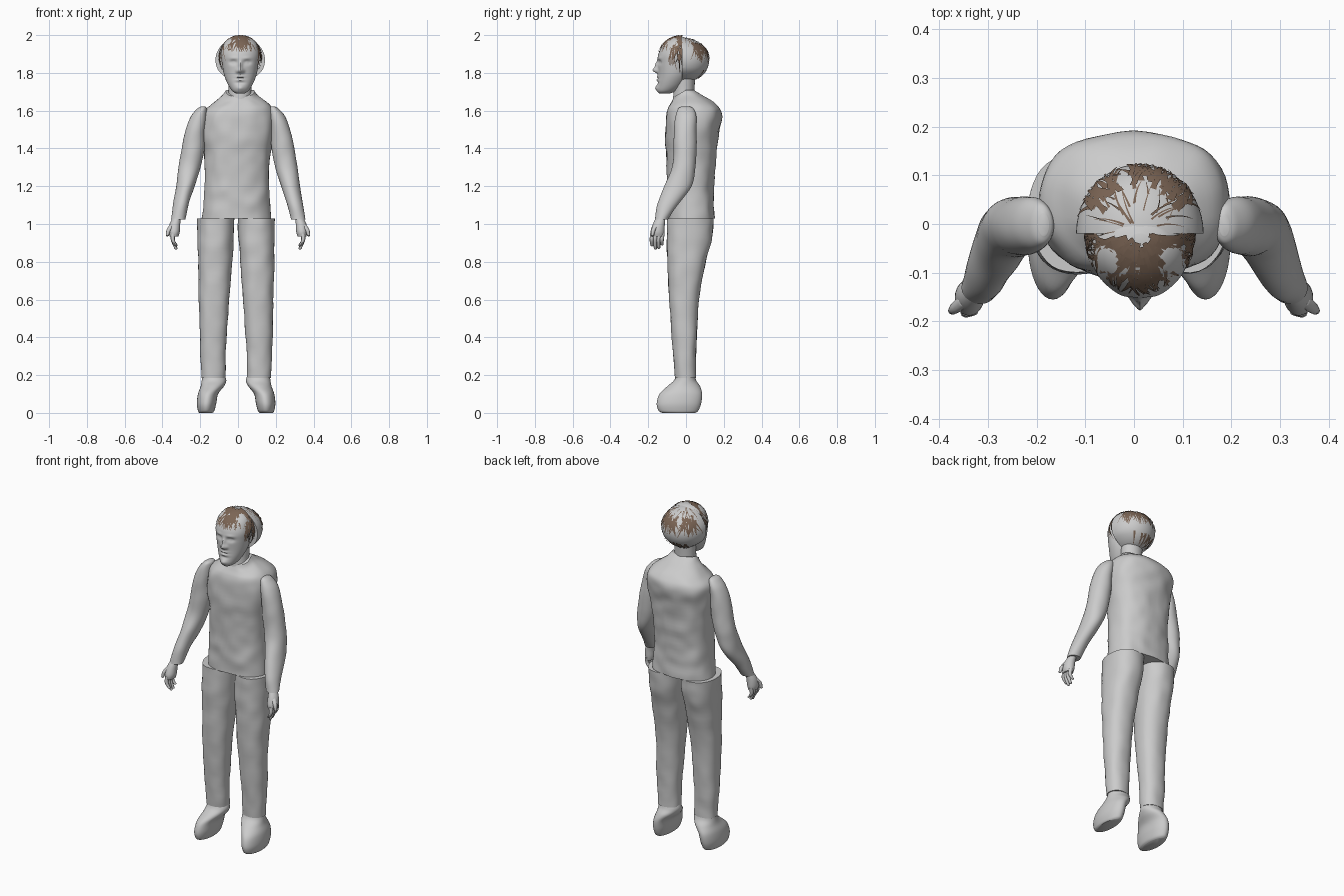
import bpy, bmesh, math, random
from mathutils import Vector, noise

random.seed(4)
if "Cube" in bpy.data.objects:
    bpy.data.objects.remove(bpy.data.objects["Cube"])


def material(name, rgb):
    m = bpy.data.materials.new(name)
    m.use_nodes = True
    m.diffuse_color = (*rgb, 1)
    m.node_tree.nodes["Principled BSDF"].inputs["Base Color"].default_value = (*rgb, 1)
    return m


GREY = material("pale grey", (0.6, 0.6, 0.6))
BROWN = material("hair brown", (0.2, 0.13, 0.09))


def finish(bm, name, mat, angle=50):
    bmesh.ops.recalc_face_normals(bm, faces=bm.faces)
    me = bpy.data.meshes.new(name)
    bm.to_mesh(me)
    bm.free()
    me.materials.append(mat)
    ob = bpy.data.objects.new(name, me)
    bpy.context.collection.objects.link(ob)
    bpy.ops.object.select_all(action="DESELECT")
    ob.select_set(True)
    bpy.context.view_layer.objects.active = ob
    bpy.ops.object.shade_smooth_by_angle(angle=math.radians(angle))
    return ob


def spline(rows, steps):
    """Catmull-Rom interpolation through rows of equal length."""
    out = []
    for i in range(len(rows) - 1):
        a, b, c, d = (rows[max(0, min(len(rows) - 1, i + k))] for k in (-1, 0, 1, 2))
        for s in range(steps):
            t = s / steps
            out.append([q + t / 2 * (r - p + t * (2 * p - 5 * q + 4 * r - u + t * (3 * (q - r) + u - p)))
                        for p, q, r, u in zip(a, b, c, d)])
    return out + [list(rows[-1])]


def loft(name, rows, side=1, shift=0, power=2.0, n=40, steps=6, wrinkle=0.0, tilt=None, bumps=()):
    """Rows are z, x min, x max, y min, y max of stacked rounded sections."""
    bm = bmesh.new()
    rings = []
    for z, x0, x1, y0, y1 in spline(rows, steps):
        ring = []
        for k in range(n):
            a = 2 * math.pi * k / n
            c, s = math.cos(a), math.sin(a)
            x = (x0 + x1) / 2 + (x1 - x0) / 2 * math.copysign(abs(c) ** (2 / power), c)
            y = (y0 + y1) / 2 + (y1 - y0) / 2 * math.copysign(abs(s) ** (2 / power), s)
            for bx, bz, wx, wz, depth in bumps:
                if s < 0:
                    y -= depth * math.exp(-((x - bx) / wx) ** 2 - ((z - bz) / wz) ** 2)
            v = Vector((side * x + shift, y, z))
            if wrinkle:
                v.y += wrinkle * noise.noise(v * 14)
                v.x += wrinkle * noise.noise(v * 11 + Vector((5, 3, 1)))
            if tilt:
                v.z += tilt(v)
            ring.append(bm.verts.new(v))
        rings.append(ring)
    for lo, hi in zip(rings, rings[1:]):
        for k in range(n):
            bm.faces.new((lo[k], lo[(k + 1) % n], hi[(k + 1) % n], hi[k]))
    bm.faces.new(rings[0])
    bm.faces.new(rings[-1])
    return finish(bm, name, GREY)


def finger(name, points, side, radii):
    """Tapered round tube through points."""
    bm = bmesh.new()
    rings = []
    path = spline([(side * x, y, z, r) for (x, y, z), r in zip(points, radii)], 4)
    path.append([*path[-1][:2], path[-1][2] - 0.004, 0.002])
    for x, y, z, r in path:
        rings.append([bm.verts.new((x + r * math.cos(k * math.pi / 4), y + r * math.sin(k * math.pi / 4), z))
                      for k in range(8)])
    for lo, hi in zip(rings, rings[1:]):
        for k in range(8):
            bm.faces.new((lo[k], lo[(k + 1) % 8], hi[(k + 1) % 8], hi[k]))
    bm.faces.new(rings[0])
    bm.faces.new(rings[-1])
    finish(bm, name, GREY)


# Torso with a collar that dips at the front
loft("torso", [
    (1.03, -.19, .175, -.10, .15), (1.12, -.182, .17, -.10, .148), (1.22, -.178, .162, -.10, .15),
    (1.35, -.178, .168, -.105, .16), (1.48, -.19, .19, -.11, .172), (1.58, -.19, .195, -.105, .19),
    (1.63, -.145, .17, -.09, .165), (1.68, -.085, .105, -.07, .09), (1.71, -.065, .085, -.062, .04)],
    power=2.4, n=56, wrinkle=.007,
    tilt=lambda v: -.035 * max(0, (v.z - 1.62) / .09) * max(0, min(1, -v.y / .06)))
loft("neck", [(1.62, -.055, .075, -.075, .05), (1.70, -.05, .07, -.065, .045),
              (1.80, -.05, .075, -.06, .05)])

# Limbs, one pair per side
for side, word in ((1, "left"), (-1, "right")):
    leg = 0 if side == 1 else -.02
    loft(word + "_leg", [
        (.185, .045, .175, -.058, .05), (.35, .043, .182, -.07, .055), (.6, .025, .187, -.09, .068),
        (.8, .012, .192, -.098, .105), (.93, .002, .194, -.102, .138), (1.03, .0, .195, -.10, .145)],
        side, leg, power=2.3, wrinkle=.005)
    loft(word + "_foot", [
        (.0, .115, .185, -.125, .05), (.012, .105, .192, -.145, .065), (.05, .095, .198, -.155, .08),
        (.10, .085, .192, -.14, .085), (.14, .055, .178, -.10, .075), (.17, .042, .172, -.065, .055),
        (.20, .05, .168, -.05, .045)], side, leg,
        tilt=lambda v: .0)
    loft(word + "_arm", [
        (1.025, .28, .355, -.165, -.095), (1.1, .262, .345, -.152, -.045), (1.2, .23, .328, -.115, .03),
        (1.3, .197, .315, -.075, .05), (1.4, .178, .298, -.066, .056), (1.5, .172, .277, -.064, .056),
        (1.57, .165, .248, -.055, .054), (1.61, .165, .215, -.042, .04), (1.622, .175, .195, -.025, .02)],
        side, wrinkle=.003)
    loft(word + "_palm", [
        (.935, .315, .362, -.185, -.118), (.96, .308, .368, -.188, -.114), (1.0, .306, .362, -.175, -.112),
        (1.04, .303, .342, -.155, -.108)], side, steps=4, n=24)
    for i in range(4):
        y, tip = -.178 + .018 * i, (.885, .868, .872, .89)[i]
        finger(f"{word}_finger_{i + 1}", [(.343, y, .95), (.345, y - .004, .915), (.328, y - .002, tip)],
               side, (.0115, .0105, .008))
    finger(word + "_thumb", [(.345, -.155, 1.0), (.366, -.172, .97), (.374, -.178, .938)],
           side, (.014, .012, .008))

# Face: rounded sections with nose, lips, brow, cheeks and eye sockets pushed in or out
MID = .012
loft("face", [
    (1.69, MID - .02, MID + .02, -.14, -.09), (1.705, MID - .043, MID + .043, -.152, -.05),
    (1.74, MID - .066, MID + .066, -.152, -.01), (1.79, MID - .086, MID + .086, -.148, .02),
    (1.85, MID - .096, MID + .096, -.15, .03), (1.90, MID - .10, MID + .10, -.146, .03),
    (1.95, MID - .088, MID + .088, -.122, .02), (1.98, MID - .06, MID + .06, -.09, .005),
    (1.992, MID - .02, MID + .02, -.05, -.02)],
    n=112, steps=9, bumps=[
        (MID, 1.813, .016, .014, .026), (MID, 1.84, .010, .022, .014),
        (MID - .016, 1.808, .008, .008, .006), (MID + .016, 1.808, .008, .008, .006),
        (MID - .036, 1.856, .019, .011, -.012), (MID + .036, 1.856, .019, .011, -.012),
        (MID - .036, 1.855, .010, .006, .006), (MID + .036, 1.855, .010, .006, .006),
        (MID - .036, 1.878, .024, .008, .004), (MID + .036, 1.878, .024, .008, .004),
        (MID, 1.779, .022, .006, .007), (MID, 1.771, .026, .003, -.005),
        (MID, 1.763, .020, .006, .007), (MID, 1.747, .025, .006, -.005),
        (MID, 1.72, .022, .014, .010)])

# Back of the head: half a rounded shell, cut flat behind the face
BACK = (Vector((MID, -.02, 1.868)), Vector((.131, .143, .119)))
FRONT = (Vector((MID, -.02, 1.882)), Vector((.112, .128, .116)))
bm = bmesh.new()
bmesh.ops.create_uvsphere(bm, u_segments=48, v_segments=28, radius=1)
for v in bm.verts:
    pinch = 1 - .25 * max(0, -v.co.z - .45)
    v.co = BACK[0] + Vector((v.co.x * pinch * BACK[1].x, v.co.y * BACK[1].y, v.co.z * BACK[1].z))
cut = bmesh.ops.bisect_plane(bm, geom=bm.verts[:] + bm.edges[:] + bm.faces[:],
                             plane_co=BACK[0], plane_no=(0, -1, 0), clear_outer=True)
bmesh.ops.contextual_create(bm, geom=[e for e in cut["geom_cut"] if isinstance(e, bmesh.types.BMEdge)])
finish(bm, "back_of_head", GREY)


def lock(bm, shape, turn, high, low, width, lift, sway):
    """One thin hair card following an ellipsoid from high to low elevation."""
    centre, radii = shape
    pairs = []
    for k in range(6):
        t = k / 5
        el, az = high + (low - high) * t, turn + sway * t
        d = Vector((math.cos(el) * math.cos(az), math.cos(el) * math.sin(az), math.sin(el)))
        across = Vector((-math.sin(az), math.cos(az), 0)) * width * (1 - .8 * t)
        p = centre + d * radii * (1 + lift)
        pairs.append((bm.verts.new(p - across), bm.verts.new(p + across)))
    for a, b in zip(pairs, pairs[1:]):
        bm.faces.new((a[0], a[1], b[1], b[0]))


def hair(name, shape, count, turns, high, low, width):
    bm = bmesh.new()
    for _ in range(count):
        top = random.uniform(*high)
        lock(bm, shape, math.radians(random.uniform(*turns)), math.radians(top),
             math.radians(min(top - 12, random.uniform(*low))), random.uniform(*width),
             random.uniform(.005, .03), random.uniform(-.35, .35))
    finish(bm, name, BROWN)


# Hair: dense fringe, loose side curls, a back band and sparse crown strands
hair("front_hair", FRONT, 110, (182, 358), (35, 82), (14, 38), (.004, .009))
hair("right_side_curls", FRONT, 16, (182, 212), (5, 35), (-48, 0), (.003, .006))
hair("left_side_curls", FRONT, 16, (328, 358), (5, 35), (-48, 0), (.003, .006))
hair("back_hair", BACK, 75, (25, 155), (24, 52), (-8, 22), (.004, .008))
hair("crown_hair", BACK, 26, (0, 180), (50, 80), (30, 50), (.001, .003))
hair("nape_hair", BACK, 12, (55, 125), (-35, -25), (-65, -48), (.004, .008))
